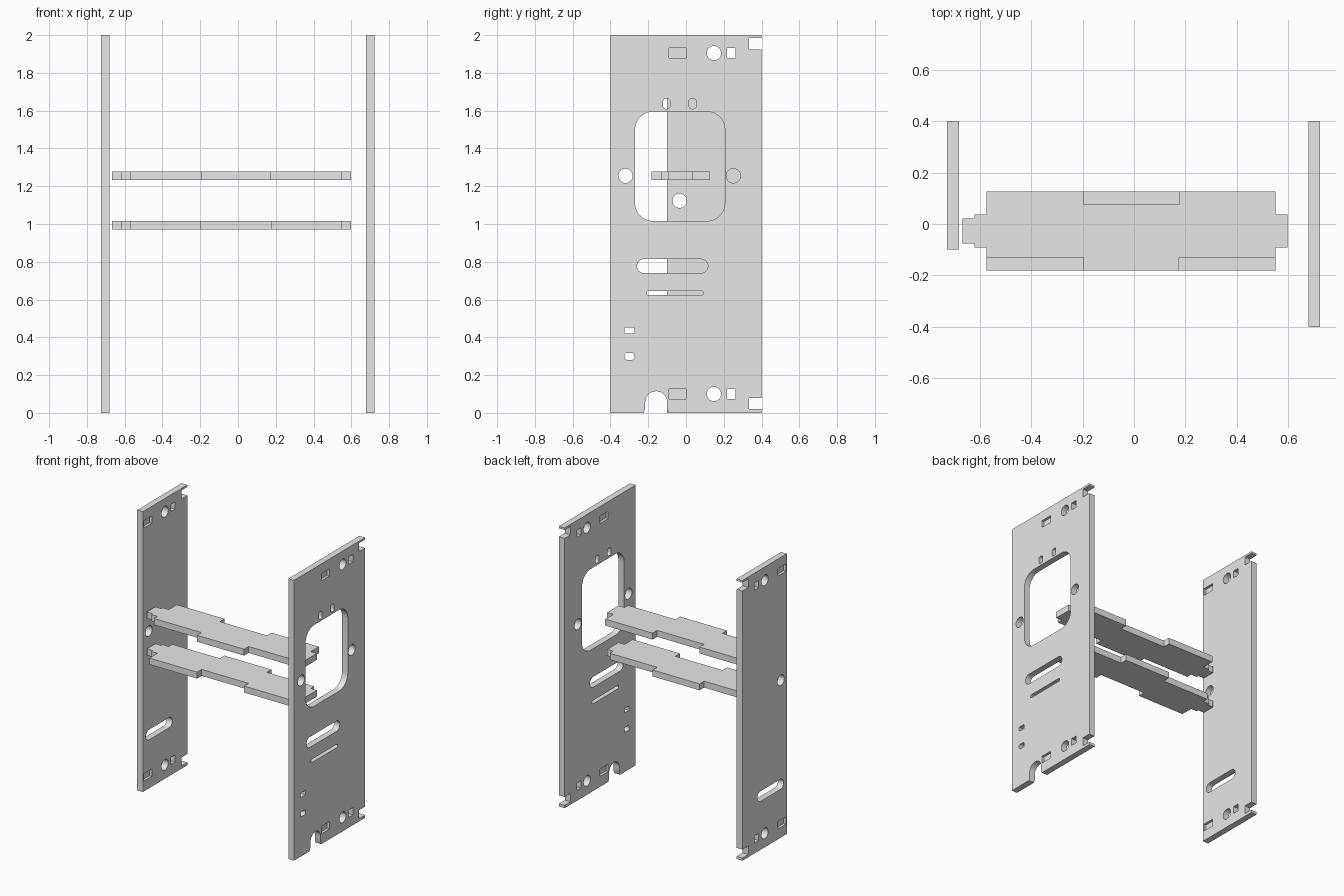
import bpy, bmesh, math

if "Cube" in bpy.data.objects:
    bpy.data.objects.remove(bpy.data.objects["Cube"])

grey = bpy.data.materials.new("light grey")
grey.diffuse_color = (0.8, 0.8, 0.8, 1)
grey.use_nodes = True
grey.node_tree.nodes["Principled BSDF"].inputs["Base Color"].default_value = grey.diffuse_color


def rounded(a0, a1, b0, b1, r=0.0, seg=8):
    """Closed outline of a rectangle, slot or circle, by corner radius."""
    if r <= 0:
        return [(a0, b0), (a1, b0), (a1, b1), (a0, b1)]
    r = min(r, (a1 - a0) / 2 - 1e-4, (b1 - b0) / 2 - 1e-4)
    pts = []
    corners = [(a1 - r, b0 + r, -90), (a1 - r, b1 - r, 0),
               (a0 + r, b1 - r, 90), (a0 + r, b0 + r, 180)]
    for ca, cb, start in corners:
        for i in range(seg + 1):
            t = math.radians(start + 90 * i / seg)
            pts.append((ca + r * math.cos(t), cb + r * math.sin(t)))
    return pts


def circle(a, b, r, n=32):
    return [(a + r * math.cos(2 * math.pi * i / n),
             b + r * math.sin(2 * math.pi * i / n)) for i in range(n)]


def plate(name, outlines, thickness, location, upright):
    """Flat sheet from an outer outline followed by its holes."""
    curve = bpy.data.curves.new(name, 'CURVE')
    curve.dimensions = '2D'
    curve.fill_mode = 'BOTH'
    curve.extrude = thickness / 2
    for pts in outlines:
        spline = curve.splines.new('POLY')
        spline.points.add(len(pts) - 1)
        for p, (a, b) in zip(spline.points, pts):
            p.co = (a, b, 0, 1)
        spline.use_cyclic_u = True
    obj = bpy.data.objects.new(name, curve)
    bpy.context.collection.objects.link(obj)
    obj.location = location
    if upright:  # sheet lies in the YZ plane
        obj.rotation_euler = (math.pi / 2, 0, math.pi / 2)
    bpy.ops.object.select_all(action='DESELECT')
    obj.select_set(True)
    bpy.context.view_layer.objects.active = obj
    bpy.ops.object.convert(target='MESH')
    obj = bpy.context.object
    bm = bmesh.new()
    bm.from_mesh(obj.data)
    bmesh.ops.remove_doubles(bm, verts=bm.verts, dist=1e-5)
    bmesh.ops.recalc_face_normals(bm, faces=bm.faces)
    bm.to_mesh(obj.data)
    bm.free()
    obj.data.materials.clear()
    obj.data.materials.append(grey)
    bpy.ops.object.shade_smooth_by_angle(angle=math.radians(30))
    return obj


def panel_outline(front, arch=False):
    """Side panel edge with a square notch near each rear corner."""
    pts = [(front, 0)]
    if arch:
        pts += [(-0.225, 0), (-0.216, 0.02)]
        pts += [(-0.158 - 0.058 * math.cos(math.pi * i / 16),
                 0.057 + 0.058 * math.sin(math.pi * i / 16)) for i in range(17)]
        pts += [(-0.10, 0.02), (-0.091, 0)]
    back, inner = 0.4, 0.333
    pts += [(back, 0), (back, 0.02), (inner, 0.02), (inner, 0.08), (back, 0.08),
            (back, 1.925), (inner, 1.925), (inner, 1.985), (back, 1.985),
            (back, 2), (front, 2)]
    return pts


# Mounting holes shared by both panels, at the bottom and the top
LEVELS = (0.1, 1.905)
mounting = []
for z in LEVELS:
    mounting += [rounded(-0.09, 0.0, z - 0.026, z + 0.026),
                 circle(0.148, z, 0.038),
                 rounded(0.216, 0.263, z - 0.026, z + 0.026)]

# Tall wide panel on the right
right_holes = [
    rounded(-0.27, 0.206, 1.016, 1.595, 0.095),      # window
    circle(-0.32, 1.255, 0.038),
    circle(0.251, 1.255, 0.038),
    rounded(-0.121, -0.084, 1.61, 1.664, 0.014),
    rounded(0.016, 0.053, 1.61, 1.664, 0.014),
    rounded(-0.26, 0.116, 0.74, 0.814, 0.037),       # long slot
    rounded(-0.208, 0.092, 0.623, 0.646, 0.011),     # thin slot
    rounded(-0.325, -0.272, 0.421, 0.453, 0.005),
    rounded(-0.325, -0.272, 0.281, 0.317, 0.013),
]
plate("right_panel", [panel_outline(-0.4, True)] + mounting + right_holes,
      0.045, (0.7, 0, 0), True)

# Narrow panel on the left
left_holes = [circle(-0.034, 1.123, 0.038),
              rounded(-0.065, 0.232, 0.346, 0.418, 0.036)]
plate("left_panel", [panel_outline(-0.1)] + mounting + left_holes,
      0.045, (-0.703, 0, 0), True)

# Thin webs closing the rectangular pockets half way through
for side, x in (("right", 0.7), ("left", -0.703)):
    for level, z in zip(("bottom", "top"), LEVELS):
        plate(f"{side}_{level}_pocket_web",
              [rounded(-0.09, 0.0, z - 0.026, z + 0.026)],
              0.008, (x, 0, 0), True)

# Stepped shelves with tabs; the lower one is flipped front to back
MID = -0.0275
shelf = [(-0.667, -0.048), (-0.62, -0.048), (-0.62, -0.064), (-0.572, -0.064),
         (-0.572, -0.103), (-0.196, -0.103), (-0.196, -0.154), (0.175, -0.154),
         (0.175, -0.103), (0.549, -0.103), (0.549, -0.064), (0.597, -0.064),
         (0.597, 0.064), (0.549, 0.064), (0.549, 0.154), (0.175, 0.154),
         (0.175, 0.103), (-0.196, 0.103), (-0.196, 0.154), (-0.572, 0.154),
         (-0.572, 0.064), (-0.62, 0.064), (-0.62, 0.048), (-0.667, 0.048)]
for name, z, flip in (("upper_shelf", 1.256, 1), ("lower_shelf", 0.993, -1)):
    plate(name, [[(x, flip * y) for x, y in shelf]], 0.046, (0, MID, z), False)
